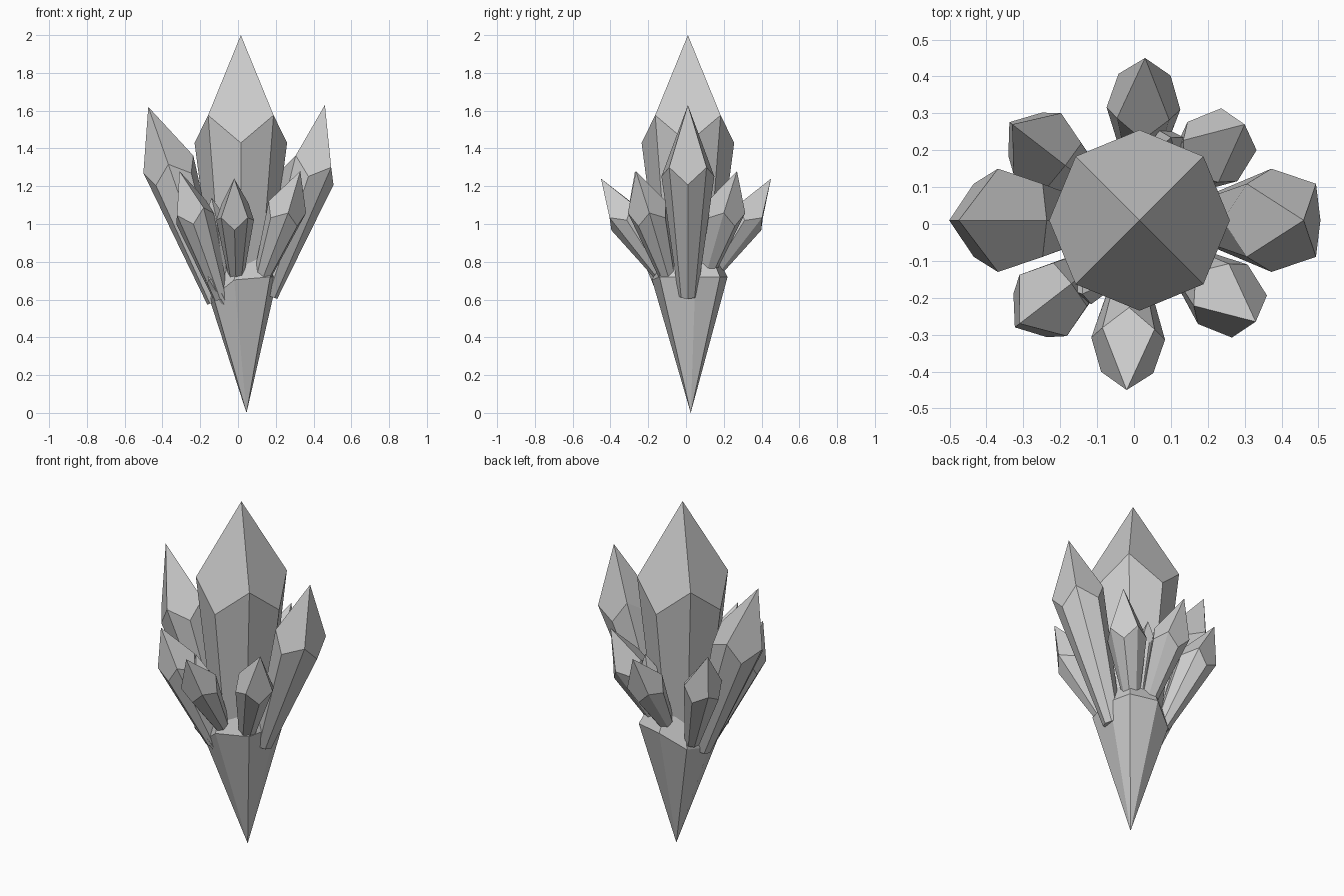
import bpy
from math import cos, sin, pi
from mathutils import Vector

if "Cube" in bpy.data.objects:
    bpy.data.objects.remove(bpy.data.objects["Cube"])


def make(name, verts, faces):
    me = bpy.data.meshes.new(name)
    me.from_pydata([tuple(v) for v in verts], [], faces)
    me.update()
    ob = bpy.data.objects.new(name, me)
    bpy.context.collection.objects.link(ob)
    return ob


def crystal(name, base, tip, r, base_ratio=0.4, high=1, lean=0.0, k=2.6):
    """Eight-sided tapered shaft with a zigzag shoulder and four kite facets."""
    base, tip = Vector(base), Vector(tip)
    out = Vector((tip.x - base.x, tip.y - base.y, 0))
    out = out.normalized() if out.length > 0.02 else Vector((1, 0, 0))
    d = (tip + out * lean - base).normalized()
    u = (out - d * out.dot(d)).normalized()
    v = d.cross(u)
    mid = tip + out * lean - d * (k * r)
    low, ring = [], []
    for i in range(8):
        a = i * pi / 4
        side = u * cos(a) + v * sin(a)
        low.append(base + side * r * base_ratio)
        ring.append(mid + side * r + d * (0.6 * r if i % 2 == high else 0))
    faces = [tuple(reversed(range(8)))]
    for i in range(8):
        j = (i + 1) % 8
        faces.append((i, j, 8 + j, 8 + i))
    for i in range(high, high + 8, 2):
        faces.append((8 + i % 8, 8 + (i + 1) % 8, 8 + (i + 2) % 8, 16))
    return make(name, low + ring + [tip], faces)


# Pointed root with a bevelled top, its rim dipping on the left
outline = [(-0.02, -0.18), (0.17, -0.14), (0.21, 0.05), (0.18, 0.18),
           (0.02, 0.22), (-0.11, 0.15), (-0.15, 0.0), (-0.13, -0.12)]
n = len(outline)
verts = [(0.045, 0.025, 0)]
verts += [(x, y, 0.72 + min(0, 0.8 * x)) for x, y in outline]
verts += [(x * 0.68, y * 0.68, 0.86) for x, y in outline]
faces = [tuple(range(n + 1, 2 * n + 1))]
for i in range(n):
    j = (i + 1) % n
    faces.append((0, 1 + j, 1 + i))
    faces.append((1 + i, 1 + j, n + 1 + j, n + 1 + i))
make("root", verts, faces)

# Central crystal
crystal("main_crystal", (0.015, 0.01, 0.68), (0.015, 0.01, 2.0), 0.245, 0.6, k=2.33)

# Two tall side crystals
crystal("left_crystal", (-0.115, 0.01, 0.59), (-0.475, 0.01, 1.62), 0.14, 0.36, 0, 0.0, 2.9)
crystal("right_crystal", (0.16, 0.01, 0.62), (0.46, 0.01, 1.63), 0.14, 0.36, 1, 0.04, 2.85)

# Medium crystals at the diagonals
for name, base, tip in (
        ("front_left", (-0.09, -0.10, 0.61), (-0.31, -0.27, 1.28)),
        ("front_right", (0.12, -0.09, 0.70), (0.33, -0.265, 1.28)),
        ("back_right", (0.11, 0.11, 0.74), (0.30, 0.27, 1.28)),
        ("back_left", (-0.11, 0.10, 0.66), (-0.33, 0.27, 1.28))):
    crystal(name + "_crystal", base, tip, 0.105, 0.4, int(base[0] > 0))

# Front and back outward-leaning crystals
crystal("front_crystal", (-0.01, -0.12, 0.72), (-0.02, -0.45, 1.24), 0.1, 0.4)
crystal("back_crystal", (0.02, 0.14, 0.74), (0.03, 0.45, 1.24), 0.1, 0.4)

# Small shards filling the gaps
crystal("back_shard", (0.07, 0.13, 0.75), (0.10, 0.235, 1.17), 0.05, 0.5)
crystal("front_shard", (-0.08, -0.10, 0.72), (-0.14, -0.19, 1.14), 0.05, 0.5)
crystal("low_shard", (-0.07, -0.11, 0.58), (-0.18, -0.17, 0.78), 0.035, 0.5)
